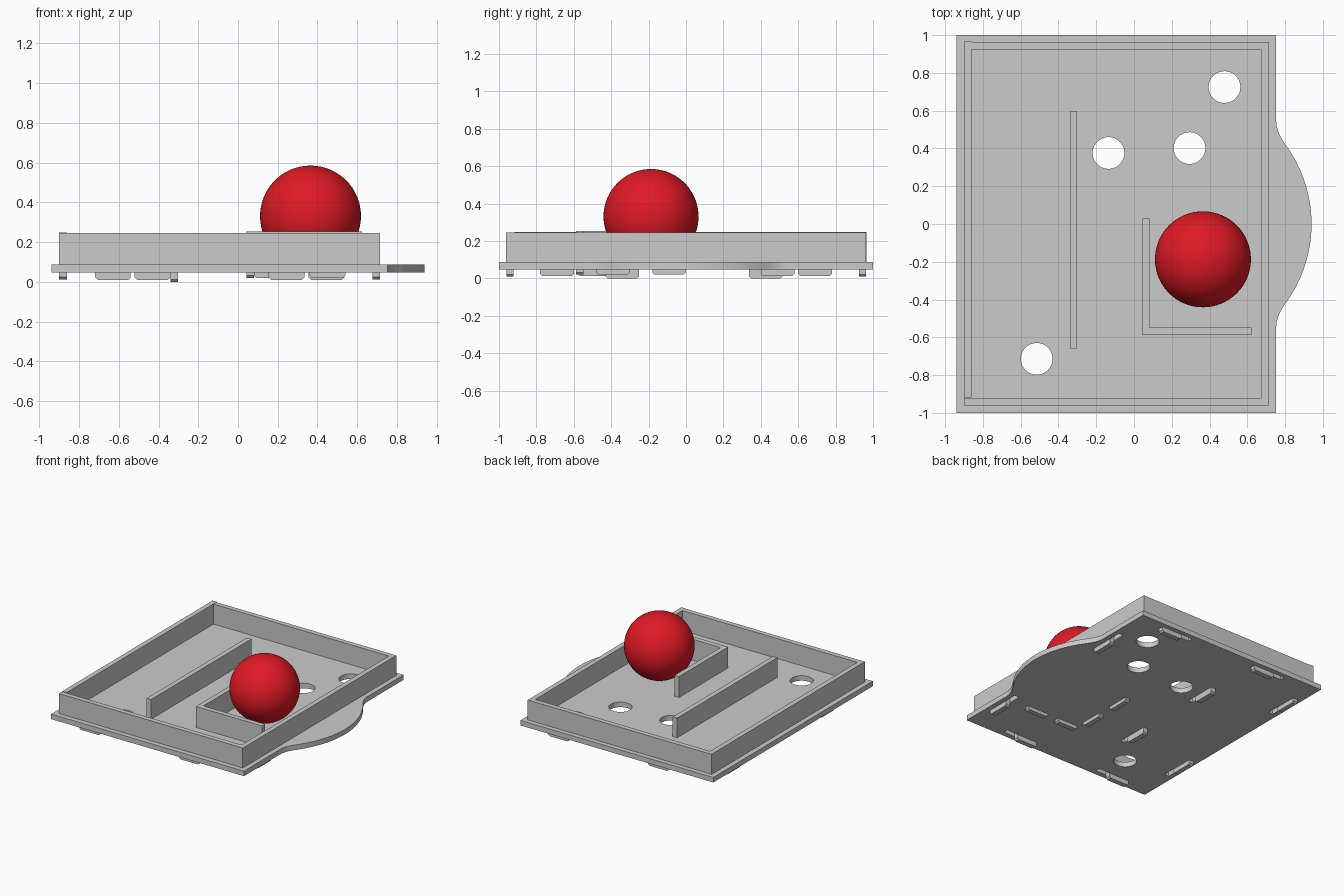
import bpy, bmesh, math

if "Cube" in bpy.data.objects:
    bpy.data.objects.remove(bpy.data.objects["Cube"])

PLATE_BOTTOM, PLATE_TOP = 0.048, 0.088
slots = []                      # (x0, x1, y0, y1) openings for the wall hooks


def make_object(name, bm):
    bmesh.ops.recalc_face_normals(bm, faces=bm.faces)
    mesh = bpy.data.meshes.new(name)
    bm.to_mesh(mesh)
    bm.free()
    obj = bpy.data.objects.new(name, mesh)
    bpy.context.collection.objects.link(obj)
    return obj


def extrude_outline(bm, points, offset):
    face = bm.faces.new([bm.verts.new(p) for p in points])
    geom = bmesh.ops.extrude_face_region(bm, geom=[face])["geom"]
    verts = [g for g in geom if isinstance(g, bmesh.types.BMVert)]
    bmesh.ops.translate(bm, verts=verts, vec=offset)


def wall(name, axis, start, end, side, top, tabs, bottom, slide, thick=0.039):
    """Upright board along an axis, with hook tabs that slid sideways in their slots."""
    r = 0.012
    outline = [(start, top), (end, top), (end, PLATE_TOP)]
    for t0 in sorted(tabs, reverse=True):
        t1 = t0 + 0.18
        s0, s1 = t0 - slide, t1 - slide
        n0, n1 = max(t0, s0), min(t1, s1)
        outline.append((n1, PLATE_TOP))
        if t1 > n1:
            outline.append((n1, PLATE_BOTTOM))
        outline += [(t1, PLATE_BOTTOM), (t1, bottom + r), (t1 - r, bottom),
                    (t0 + r, bottom), (t0, bottom + r), (t0, PLATE_BOTTOM)]
        if t0 < n0:
            outline.append((n0, PLATE_BOTTOM))
        outline.append((n0, PLATE_TOP))
        slots.append((s0, s1, side, side + thick) if axis == "x"
                     else (side, side + thick, s0, s1))
    outline.append((start, PLATE_TOP))
    bm = bmesh.new()
    if axis == "x":
        extrude_outline(bm, [(a, side, z) for a, z in outline], (0, thick, 0))
    else:
        extrude_outline(bm, [(side, a, z) for a, z in outline], (thick, 0, 0))
    make_object(name, bm)


# Outer walls, arranged pinwheel fashion
wall("front_wall", "x", -0.90, 0.676, -0.96, 0.246, [-0.72, 0.154], 0.01, -0.1)
wall("back_wall", "x", -0.862, 0.715, 0.924, 0.246, [-0.52, 0.355], 0.01, 0.1)
wall("left_wall", "y", -0.918, 0.965, -0.90, 0.248, [-0.58, 0.60], 0.012, 0.1)
wall("right_wall", "y", -0.962, 0.924, 0.676, 0.246, [-0.78, 0.40], 0.012, -0.1)

# Inner maze walls
wall("long_inner_wall", "y", -0.66, 0.597, -0.34, 0.244, [-0.43, 0.337], 0.0, 0.08)
wall("short_inner_wall", "y", -0.549, 0.028, 0.042, 0.254, [-0.48, -0.18], 0.02, 0)
wall("cross_inner_wall", "x", 0.042, 0.623, -0.588, 0.254, [0.08, 0.36], 0.02, 0)

# Base plate with a rounded thumb grip on the right
arc_x, arc_r, arc_end = 0.232, 0.708, math.radians(35.7)
grip = [(arc_x + arc_r * math.cos(arc_end * i / 16), arc_r * math.sin(arc_end * i / 16))
        for i in range(17)]
p0, p1, p2 = grip[-1], (0.755, 0.485), (0.753, 0.54)
for i in range(1, 9):
    t = i / 8
    grip.append(tuple((1 - t) ** 2 * a + 2 * t * (1 - t) * b + t * t * c
                      for a, b, c in zip(p0, p1, p2)))
lower = [(x, -y) for x, y in reversed(grip[1:])]
plan = [(0.753, -1), *lower, *grip, (0.753, 1), (-0.94, 1), (-0.94, -1)]
bm = bmesh.new()
extrude_outline(bm, [(x, y, PLATE_BOTTOM) for x, y in plan],
                (0, 0, PLATE_TOP - PLATE_BOTTOM))
plate = make_object("base_plate", bm)

# Cutter for the round ball holes and the hook slots
bm = bmesh.new()
for cx, cy in [(0.479, 0.725), (-0.135, 0.376), (0.294, 0.402), (-0.515, -0.714)]:
    ring = [(cx + 0.084 * math.cos(math.tau * i / 48),
             cy + 0.084 * math.sin(math.tau * i / 48), 0) for i in range(48)]
    extrude_outline(bm, ring, (0, 0, 0.15))
for x0, x1, y0, y1 in slots:
    extrude_outline(bm, [(x0, y0, 0), (x1, y0, 0), (x1, y1, 0), (x0, y1, 0)], (0, 0, 0.15))
cutter = make_object("hole_cutter", bm)
cutter.hide_render = True
cutter.display_type = "WIRE"
mod = plate.modifiers.new("holes", "BOOLEAN")
mod.operation = "DIFFERENCE"
mod.solver = "EXACT"
mod.object = cutter

# Red ball
bpy.ops.mesh.primitive_uv_sphere_add(segments=64, ring_count=32, radius=0.254,
                                     location=(0.365, -0.187, 0.331))
ball = bpy.context.object
ball.name = "ball"
bpy.ops.object.shade_smooth()
red = bpy.data.materials.new("red")
red.diffuse_color = (0.75, 0.01, 0.018, 1)
red.use_nodes = True
red.node_tree.nodes["Principled BSDF"].inputs["Base Color"].default_value = red.diffuse_color
ball.data.materials.append(red)
